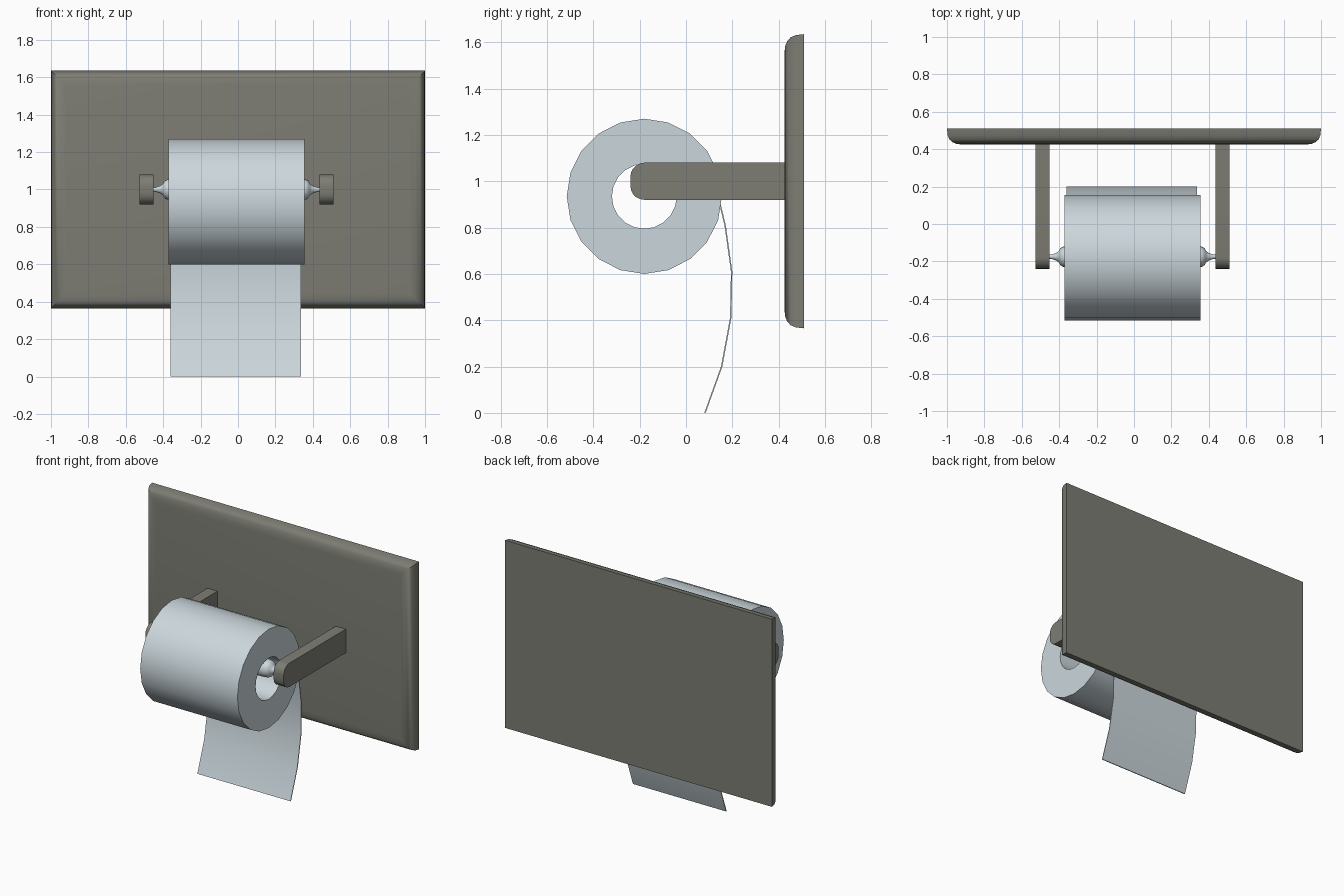
import bpy, bmesh, math

if "Cube" in bpy.data.objects:
    bpy.data.objects.remove(bpy.data.objects["Cube"])

CX = -0.008          # holder is a touch left of centre


def material(name, rgb):
    m = bpy.data.materials.new(name)
    m.diffuse_color = (*rgb, 1)
    m.use_nodes = True
    m.node_tree.nodes["Principled BSDF"].inputs["Base Color"].default_value = m.diffuse_color
    return m


METAL = material("warm grey metal", (0.205, 0.205, 0.175))
PAPER = material("pale blue paper", (0.60, 0.68, 0.72))


def finish(name, bm, mat, smooth=None):
    bmesh.ops.recalc_face_normals(bm, faces=bm.faces)
    me = bpy.data.meshes.new(name)
    bm.to_mesh(me)
    bm.free()
    ob = bpy.data.objects.new(name, me)
    bpy.context.collection.objects.link(ob)
    me.materials.append(mat)
    if smooth:
        bpy.ops.object.select_all(action='DESELECT')
        ob.select_set(True)
        bpy.context.view_layer.objects.active = ob
        bpy.ops.object.shade_smooth_by_angle(angle=math.radians(smooth))
    return ob


def loft(name, rings, mat, smooth=None, caps=True, closed=False):
    """Skin a list of vertex rings, optionally capped or closed on itself."""
    bm = bmesh.new()
    vs = [[bm.verts.new(p) for p in r] for r in rings]
    n = len(rings[0])
    pairs = list(zip(vs, vs[1:])) + ([(vs[-1], vs[0])] if closed else [])
    for a, b in pairs:
        for i in range(n):
            j = (i + 1) % n
            bm.faces.new((a[i], a[j], b[j], b[i]))
    if caps and not closed:
        bm.faces.new(vs[0])
        bm.faces.new(vs[-1])
    return finish(name, bm, mat, smooth)


def circle(x, y, z, r, n):
    return [(x, y + r * math.sin(math.tau * i / n), z + r * math.cos(math.tau * i / n))
            for i in range(n)]


def extrude_x(name, outline, x0, x1, mat, smooth=None):
    return loft(name, [[(x, y, z) for y, z in outline] for x in (x0, x1)], mat, smooth)


# wall plate: flat back, front edge rounded over
rings = []
for y, inset in ((0.51, 0), (0.475, 0.004), (0.452, 0.013), (0.437, 0.03),
                 (0.428, 0.052), (0.425, 0.08)):
    w, h = 1 - inset, 0.635 - inset
    rings.append([(sx * w, y, 1.0 + sz * h) for sx, sz in ((-1, -1), (1, -1), (1, 1), (-1, 1))])
loft("wall_plate", rings, METAL, 40)

# two arms with rounded front ends
R = 0.06
outline = [(0.43, 1.08), (0.43, 0.92)]
for zc, start in ((0.92 + R, 270), (1.08 - R, 180)):
    for k in range(6):
        a = math.radians(start - 18 * k)
        outline.append((-0.24 + R + R * math.cos(a), zc + R * math.sin(a)))
for side, name in ((-1, "left_arm"), (1, "right_arm")):
    xs = sorted((CX + side * 0.443, CX + side * 0.518))
    extrude_x(name, outline, xs[0], xs[1], METAL, 40)

# paper roll: 20-sided tube
X0, X1 = -0.372, 0.356
loft("paper_roll", [circle(x, -0.18, 0.935, r, 20) for x, r in
                    ((X0, 0.335), (X1, 0.335), (X1, 0.14), (X0, 0.14))],
     PAPER, 40, closed=True)

# spindle with flared pointed ends, resting inside the roll
half = [(0.455, 0.010), (0.432, 0.012), (0.408, 0.020), (0.392, 0.032),
        (0.385, 0.046), (0.370, 0.054), (0.345, 0.058)]
profile = [(-x, r) for x, r in half] + [(x, r) for x, r in reversed(half)]
loft("spindle", [circle(CX + x, -0.175, 1.0, r, 20) for x, r in profile], PAPER, 50)

# loose sheet hanging behind the roll
path = [(0.125, 0.98), (0.15, 0.9), (0.172, 0.81), (0.2, 0.61), (0.196, 0.41),
        (0.157, 0.2), (0.085, 0.0)]
T = 0.006
extrude_x("hanging_sheet", path + [(y - T, z) for y, z in reversed(path)],
          -0.36, 0.338, PAPER, 40)
